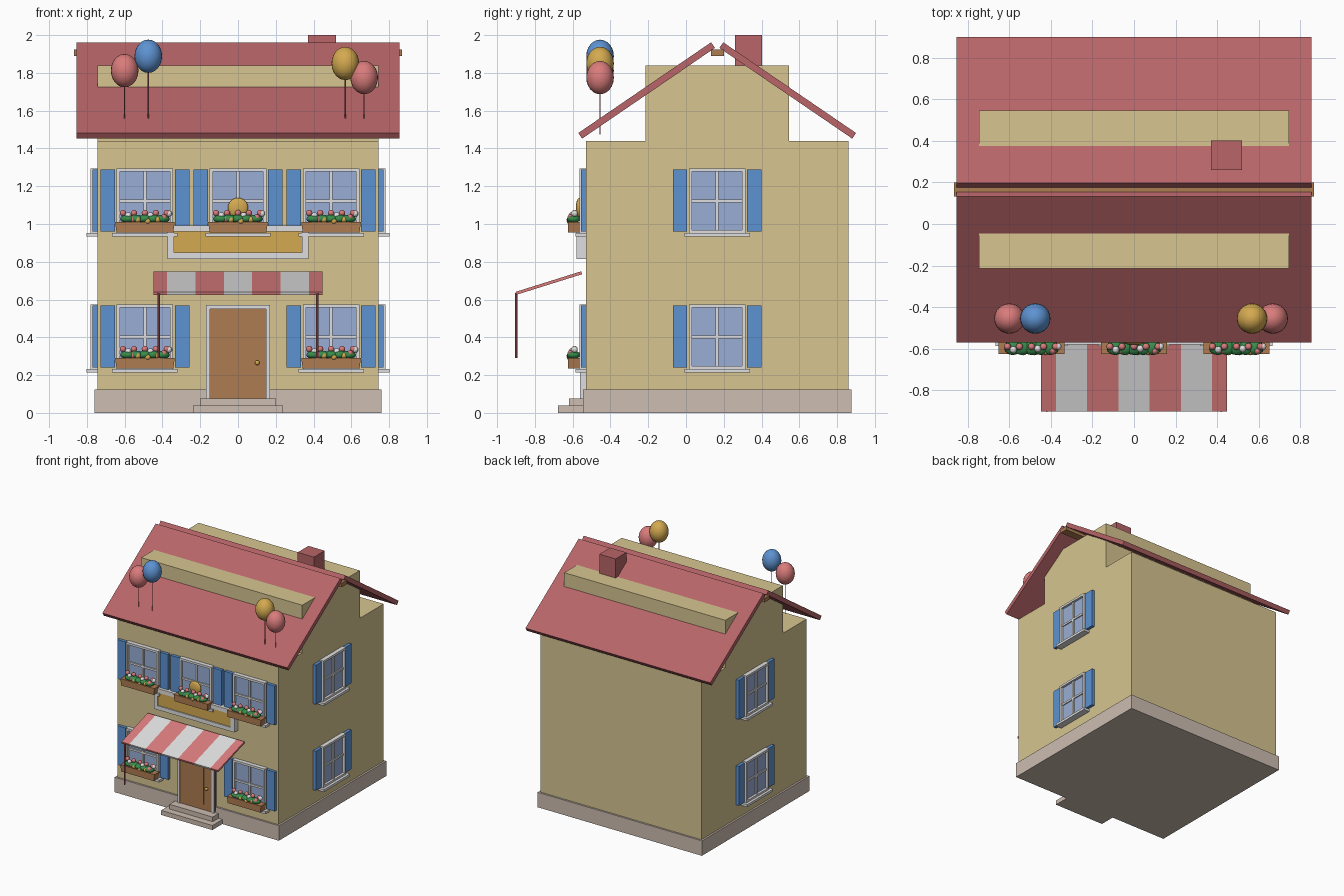
import bpy, bmesh, math
from mathutils import Matrix, Vector

cube = bpy.data.objects.get("Cube")
if cube:
    bpy.data.objects.remove(cube, do_unlink=True)


def material(name, r, g, b):
    m = bpy.data.materials.new(name)
    m.use_nodes = True
    m.diffuse_color = (r, g, b, 1)
    bsdf = next(n for n in m.node_tree.nodes if n.type == 'BSDF_PRINCIPLED')
    bsdf.inputs["Base Color"].default_value = (r, g, b, 1)
    return m


CREAM = material("cream wall", .68, .56, .28)
RED = material("roof red", .48, .13, .14)
STONE = material("stone", .61, .51, .44)
WHITE = material("white trim", .74, .74, .75)
GLASS = material("pale glass", .32, .42, .66)
BLUE = material("shutter blue", .11, .29, .64)
WOOD = material("brown wood", .42, .2, .085)
GREEN = material("leaf green", .04, .26, .07)
PINK = material("soft pink", .7, .2, .2)
GOLD = material("gold", .66, .4, .08)

WORLD = Matrix.Identity(4)


def finish(name, bm, mats, smooth=False):
    mesh = bpy.data.meshes.new(name)
    bm.to_mesh(mesh)
    bm.free()
    for m in mats:
        mesh.materials.append(m)
    for p in mesh.polygons:
        p.use_smooth = smooth
    ob = bpy.data.objects.new(name, mesh)
    bpy.context.collection.objects.link(ob)
    return ob


def add_box(bm, lo, hi, frame=WORLD, mat=0):
    lo, hi = Vector(lo), Vector(hi)
    size = Matrix.Diagonal((*(hi - lo), 1))
    made = bmesh.ops.create_cube(bm, size=1, matrix=frame @ Matrix.Translation((lo + hi) / 2) @ size)
    for f in {f for v in made["verts"] for f in v.link_faces}:
        f.material_index = mat
    return made["verts"]


def boxes(name, mat, spans, frame=WORLD):
    bm = bmesh.new()
    for lo, hi in spans:
        add_box(bm, lo, hi, frame)
    return finish(name, bm, [mat])


def box(name, mat, lo, hi, frame=WORLD):
    return boxes(name, mat, [(lo, hi)], frame)


def balls(name, mat, centres, radii, frame=WORLD, segs=16):
    bm = bmesh.new()
    for c in centres:
        bmesh.ops.create_uvsphere(bm, u_segments=segs, v_segments=segs // 2, radius=1,
                                  matrix=frame @ Matrix.Translation(c) @ Matrix.Diagonal((*radii, 1)))
    return finish(name, bm, [mat], True)


def rod(name, mat, x, y, z0, z1, r):
    bm = bmesh.new()
    bmesh.ops.create_cone(bm, cap_ends=True, segments=8, radius1=r, radius2=r, depth=z1 - z0,
                          matrix=Matrix.Translation((x, y, (z0 + z1) / 2)))
    return finish(name, bm, [mat])


def border(w, z0, z1, t, depth):
    """Four bars round an opening, standing out towards -y."""
    return [((-w, -depth, z0), (-w + t, 0, z1)), ((w - t, -depth, z0), (w, 0, z1)),
            ((-w + t, -depth, z1 - t), (w - t, 0, z1)), ((-w + t, -depth, z0), (w - t, 0, z0 + t))]


# House body
FRONT, MID = -.53, .165
box("walls", CREAM, (-.745, FRONT, .05), (.745, .86, 1.44))
box("attic", CREAM, (-.745, -.215, 1.43), (.745, .545, 1.84))
box("plinth", STONE, (-.76, -.545, 0), (.76, .875, .125))
box("upper_step", STONE, (-.2, -.62, .038), (.2, -.54, .077))
box("lower_step", STONE, (-.237, -.677, 0), (.237, -.54, .038))

# Roof, ridge and chimney
for name, side in (("front_roof", -1), ("back_roof", 1)):
    low, high = Vector((0, MID + side * .725, 1.467)), Vector((0, MID + side * .022, 1.947))
    run = high - low
    tilt = Matrix.Rotation(math.atan2(run.z, run.y), 4, 'X')
    half = run.length / 2
    box(name, RED, (-.855, -half, -.018), (.855, half, .018),
        Matrix.Translation((low + high) / 2) @ tilt)
box("ridge_beam", WOOD, (-.867, .132, 1.89), (.867, .2, 1.923))
box("chimney", RED, (.37, .26, 1.6), (.52, .402, 2))


# Windows: local x runs along the wall, -y points outwards
def window(name, frame):
    box(name + "_glass", GLASS, (-.14, -.015, -.16), (.14, .01, .16), frame)
    bars = border(.15, -.172, .172, .018, .035)
    bars += [((-.008, -.025, -.16), (.008, 0, .16)), ((-.135, -.024, -.008), (.135, 0, .008))]
    boxes(name + "_frame", WHITE, bars, frame)
    box(name + "_sill", WHITE, (-.173, -.056, -.19), (.173, 0, -.17), frame)
    boxes(name + "_shutters", BLUE,
          [((s * .197 - .038, -.025, -.162), (s * .197 + .038, 0, .166)) for s in (-1, 1)], frame)


def flower_box(name, frame):
    """Tapered planter with leaves and blossoms; its rim is at local z = 0."""
    bm = bmesh.new()
    for v in add_box(bm, (-.158, -.095, -.055), (.158, -.03, 0)):
        if v.co.z < -.01:
            v.co.x *= .95
    bm.transform(frame)
    finish(name + "_planter", bm, [WOOD])
    balls(name + "_leaves", GREEN, [(i * .045, -.065, .017) for i in range(-2, 3)],
          (.042, .036, .022), frame, 12)
    blossom = (.017, .017, .017)
    pinks = [(i * .058, -.06, .048) for i in range(-2, 3)] + [(-.065, -.08, .015), (.1, -.08, .025)]
    balls(name + "_pink_flowers", PINK, pinks, blossom, frame, 12)
    balls(name + "_white_flowers", WHITE, [(-.088, -.075, .035), (.127, -.06, .045), (.03, -.07, .035)],
          blossom, frame, 12)
    balls(name + "_gold_flowers", GOLD, [(i * .053 + .015, -.085, .005 + .008 * abs(i)) for i in (-1, 0, 1)],
          blossom, frame, 12)


for level, z in (("upper", 1.123), ("lower", .403)):
    for place, x in (("right", -.493), ("middle", 0), ("left", .493)):
        if level == "lower" and place == "middle":
            continue
        name = f"{level}_{place}"
        window(name + "_window", Matrix.Translation((x, FRONT, z)))
        flower_box(name, Matrix.Translation((x, FRONT, z - .113)))
    for place, s in (("right_side", -1), ("left_side", 1)):
        window(f"{level}_{place}_window",
               Matrix.Translation((s * .745, MID, z)) @ Matrix.Rotation(s * math.pi / 2, 4, 'Z'))

# Sign board and round emblem
wall = Matrix.Translation((0, FRONT, 0))
boxes("sign_frame", WHITE, border(.372, .815, .993, .034, .05), wall)
box("sign_panel", GOLD, (-.345, -.042, .83), (.345, 0, .98), wall)
balls("emblem", GOLD, [(0, -.035, 1.085)], (.054, .018, .054), wall, 24)

# Door
boxes("door_frame", WHITE, border(.17, .07, .572, .022, .03)[:3], wall)
box("door", WOOD, (-.148, -.022, .077), (.148, 0, .55), wall)
box("door_panel", WOOD, (-.11, -.027, .12), (.07, -.02, .5), wall)
balls("door_knob", GOLD, [(.102, -.035, .265)], (.013, .013, .013), wall, 12)

# Striped awning on two poles
top, bottom = Vector((0, -.552, .742)), Vector((0, -.9, .633))
run = top - bottom
slope = Matrix.Translation((top + bottom) / 2) @ Matrix.Rotation(math.atan2(run.z, run.y), 4, 'X')
edges = [-.447] + [-.375 + .15 * i for i in range(6)] + [.447]
bm = bmesh.new()
for i, (a, b) in enumerate(zip(edges, edges[1:])):
    add_box(bm, (a, -run.length / 2, -.008), (b, run.length / 2, .008), slope, i % 2)
finish("awning", bm, [PINK, WHITE])
for name, x in (("right_pole", -.42), ("left_pole", .42)):
    rod("awning_" + name, RED, x, -.899, .29, .635, .006)

# Balloons on strings
for name, mat, x, z in (("outer_right", PINK, -.6, 1.812), ("inner_right", BLUE, -.475, 1.888),
                        ("inner_left", GOLD, .568, 1.85), ("outer_left", PINK, .668, 1.775)):
    balls(name + "_balloon", mat, [(x, -.455, z)], (.073, .073, .088), segs=24)
    rod(name + "_string", RED, x, -.455, 1.475, z - .08, .003)
